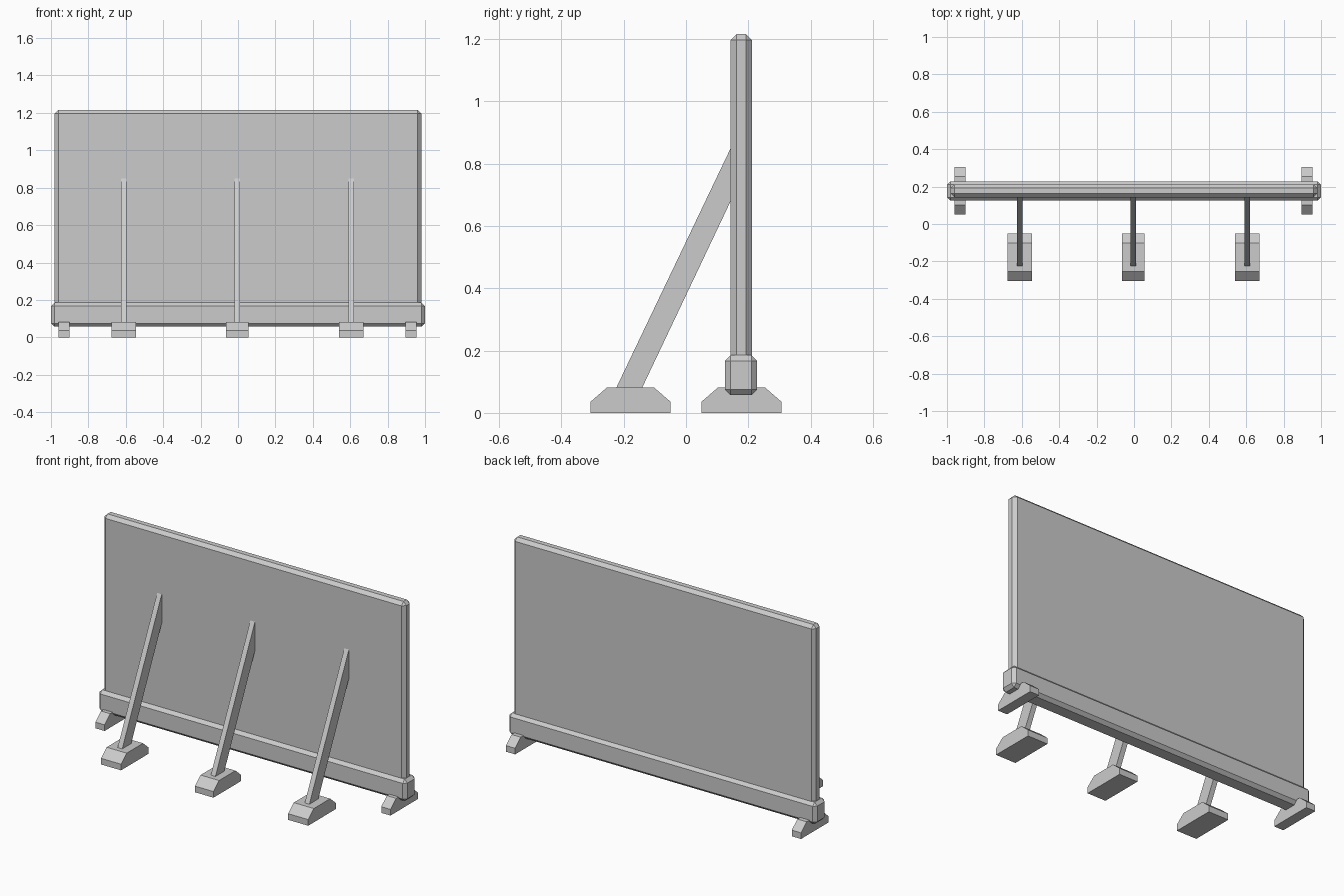
import bpy
import bmesh

cube = bpy.data.objects.get("Cube")
if cube:
    bpy.data.objects.remove(cube, do_unlink=True)

# One plain grey for everything
grey = bpy.data.materials.new("concrete_grey")
grey.use_nodes = True
colour = (0.6, 0.6, 0.6, 1)
grey.diffuse_color = colour
grey.node_tree.nodes["Principled BSDF"].inputs["Base Color"].default_value = colour


def finish(name, bm):
    bmesh.ops.recalc_face_normals(bm, faces=bm.faces)
    mesh = bpy.data.meshes.new(name)
    bm.to_mesh(mesh)
    bm.free()
    mesh.materials.append(grey)
    obj = bpy.data.objects.new(name, mesh)
    bpy.context.collection.objects.link(obj)
    return obj


def chamfered_box(name, low, high, chamfer):
    bm = bmesh.new()
    bmesh.ops.create_cube(bm, size=1)
    for v in bm.verts:
        for i in range(3):
            v.co[i] = low[i] if v.co[i] < 0 else high[i]
    obj = finish(name, bm)
    bevel = obj.modifiers.new("chamfer", "BEVEL")
    bevel.width = chamfer
    bevel.segments = 1
    return obj


def side_profile(name, points, x, width):
    """Extrude a (y, z) outline across x."""
    bm = bmesh.new()
    face = bm.faces.new([bm.verts.new((x - width / 2, y, z)) for y, z in points])
    side = bmesh.ops.extrude_face_region(bm, geom=[face])["geom"]
    bmesh.ops.translate(bm, vec=(width, 0, 0),
                        verts=[g for g in side if isinstance(g, bmesh.types.BMVert)])
    return finish(name, bm)


def foot(name, x, y, width):
    half, top = 0.128, 0.076
    outline = [(y - half, 0), (y + half, 0), (y + half, 0.036),
               (y + top, 0.081), (y - top, 0.081), (y - half, 0.036)]
    side_profile(name, outline, x, width)


# Wall panel and its base beam
chamfered_box("wall_panel", (-0.98, 0.143, 0.07), (0.98, 0.211, 1.215), 0.019)
chamfered_box("base_beam", (-1, 0.125, 0.057), (1, 0.228, 0.185), 0.018)

# Feet under the beam ends
for name, x in (("left", 0.925), ("right", -0.931)):
    foot(name + "_beam_foot", x, 0.178, 0.06)

# Sloping braces, each on its own foot
brace = [(-0.224, 0.08), (-0.141, 0.08), (0.146, 0.685), (0.146, 0.855)]
for name, x, width in (("left", 0.605, 0.13), ("middle", -0.005, 0.12),
                       ("right", -0.61, 0.13)):
    foot(name + "_brace_foot", x, -0.178, width)
    side_profile(name + "_brace", brace, x, 0.03)
